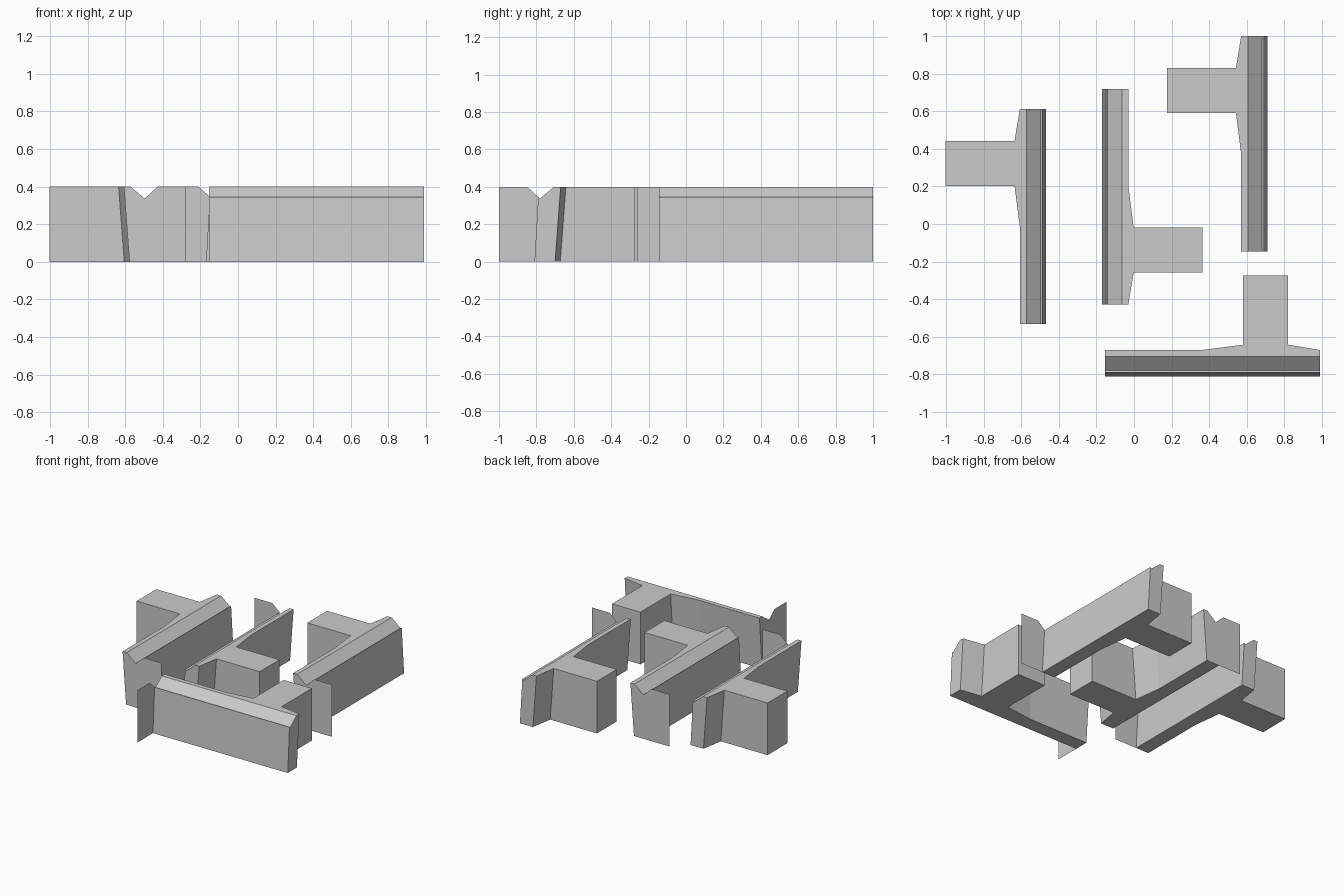
import bpy, bmesh, math
from mathutils import Matrix

if "Cube" in bpy.data.objects:
    bpy.data.objects.remove(bpy.data.objects["Cube"])

grey = bpy.data.materials.new("plain grey")
grey.diffuse_color = (0.6, 0.6, 0.6, 1)
grey.use_nodes = True
grey.node_tree.nodes["Principled BSDF"].inputs["Base Color"].default_value = grey.diffuse_color

H = 0.40           # overall height
STUB_END = 0.535   # reach of the rear block


def finish(bm, name, matrix):
    mesh = bpy.data.meshes.new(name)
    bm.to_mesh(mesh)
    bm.free()
    mesh.materials.append(grey)
    obj = bpy.data.objects.new(name, mesh)
    obj.matrix_world = matrix
    bpy.context.collection.objects.link(obj)


def section(bm, x, swell):
    # sloped front, small groove, chamfer, flat top, sloped back
    pts = [(0, 0), (0.02, 0.345), (0.03, 0.337), (0.105, H),
           (0.14 + swell, H), (0.11 + swell, 0)]
    return [bm.verts.new((x, y, z)) for y, z in pts]


def wall(name, matrix):
    bm = bmesh.new()
    # wall sections along its length, swelling toward the rear block
    stations = [(0, 0), (0.515, 0), (0.735, 0.028), (0.975, 0.028), (1.145, 0)]
    rings = [section(bm, x, s) for x, s in stations]
    for i, (a, b) in enumerate(zip(rings, rings[1:])):
        for j in range(6):
            if i == 2 and j == 4:
                continue  # rear block opens here
            k = (j + 1) % 6
            bm.faces.new((a[j], a[k], b[k], b[j]))
    bm.faces.new(rings[0])
    bm.faces.new(rings[-1])
    # rear block
    a, b = rings[2], rings[3]
    base = [a[4], b[4], b[5], a[5]]
    end = [bm.verts.new((v.co.x, STUB_END, v.co.z)) for v in base]
    for j in range(4):
        k = (j + 1) % 4
        bm.faces.new((base[j], base[k], end[k], end[j]))
    bm.faces.new(end)
    bmesh.ops.recalc_face_normals(bm, faces=bm.faces)
    finish(bm, name, matrix)


def end_plate(name, matrix):
    # thin notched sheet standing forward of the wall end
    bm = bmesh.new()
    pts = [(0, 0), (-0.19, 0), (-0.19, H), (-0.04, H), (0.02, 0.345)]
    face = bm.faces.new([bm.verts.new((0, y, z)) for y, z in pts])
    face.normal_update()
    if face.normal.x > 0:
        face.normal_flip()
    finish(bm, name, matrix)


# four identical pieces, turned and placed
for label, x, y, turn in [("front", -0.155, -0.81, 0),
                          ("left", -0.467, -0.533, 90),
                          ("right", 0.71, -0.145, 90),
                          ("middle", -0.17, 0.717, -90)]:
    m = Matrix.Translation((x, y, 0)) @ Matrix.Rotation(math.radians(turn), 4, 'Z')
    wall(label + "_wall", m)
    end_plate(label + "_end_plate", m)
